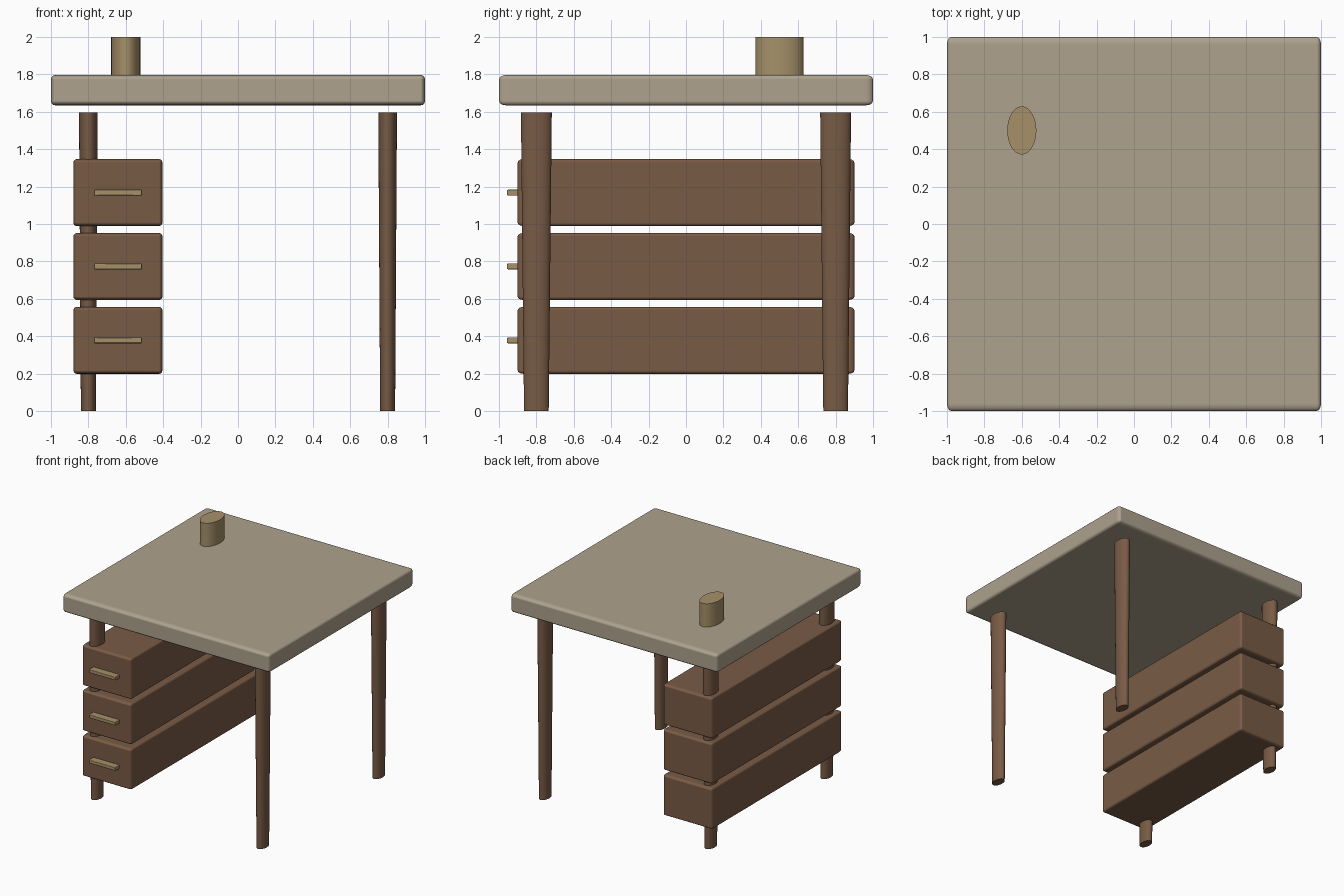
import bpy

if "Cube" in bpy.data.objects:
    bpy.data.objects.remove(bpy.data.objects["Cube"])

# depth stretch: round parts are oval and bevels are longer along y
SY = 1.65


def material(name, rgb):
    m = bpy.data.materials.new(name)
    m.diffuse_color = (*rgb, 1)
    m.use_nodes = True
    m.node_tree.nodes["Principled BSDF"].inputs["Base Color"].default_value = m.diffuse_color
    return m


top_mat = material("pale_top", (0.42, 0.36, 0.27))
wood = material("brown_wood", (0.19, 0.105, 0.06))
brass = material("brass", (0.38, 0.28, 0.14))


def finish(name, mat):
    ob = bpy.context.object
    ob.name = name
    ob.data.materials.append(mat)
    bpy.ops.object.shade_smooth_by_angle()
    return ob


def box(name, lo, hi, bevel, mat, segments=3):
    mid = [(a + b) / 2 for a, b in zip(lo, hi)]
    size = [b - a for a, b in zip(lo, hi)]
    bpy.ops.mesh.primitive_cube_add(size=1, location=mid)
    ob = bpy.context.object
    for v in ob.data.vertices:
        v.co = (v.co.x * size[0], v.co.y * size[1] / SY, v.co.z * size[2])
    ob.scale = (1, SY, 1)
    finish(name, mat)
    mod = ob.modifiers.new("rounded_edges", 'BEVEL')
    mod.width = bevel
    mod.segments = segments
    mod.harden_normals = True
    return ob


def oval(name, x, y, z0, z1, r0, r1, mat):
    bpy.ops.mesh.primitive_cone_add(vertices=32, radius1=r0, radius2=r1,
                                    depth=z1 - z0, location=(x, y, (z0 + z1) / 2))
    bpy.context.object.scale = (1, SY, 1)
    return finish(name, mat)


# table top
box("table_top", (-1, -1, 1.634), (1, 1, 1.797), 0.024, top_mat)

# four tapered legs
for sx, side in ((-1, "left"), (1, "right")):
    for sy, end in ((-1, "front"), (1, "back")):
        oval(f"{end}_{side}_leg", 0.8 * sx, 0.8 * sy, 0, 1.596, 0.04, 0.05, wood)

# stack of drawers with pulls
for i in range(3):
    z = 0.378 + 0.395 * i
    box(f"drawer_{i + 1}", (-0.88, -0.9, z - 0.179), (-0.404, 0.9, z + 0.179), 0.018, wood)
    box(f"drawer_pull_{i + 1}", (-0.77, -0.957, z - 0.016), (-0.514, -0.89, z + 0.016),
        0.005, brass, 2)

# pen cup on the table top
oval("pen_cup", -0.6, 0.5, 1.797, 2.0, 0.078, 0.078, brass)
